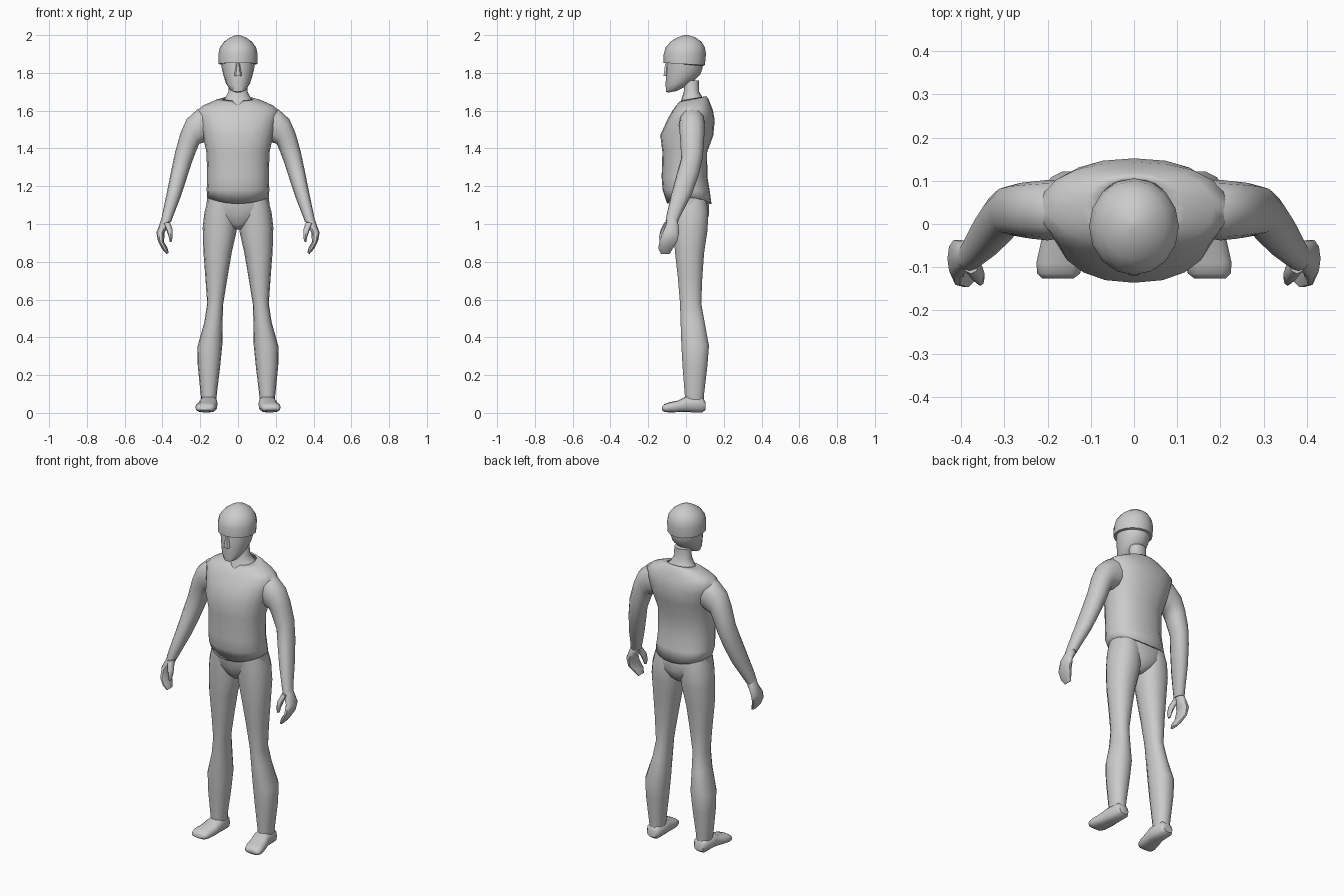
import bpy, bmesh, math
from mathutils import Vector

grey = bpy.data.materials.new("plain grey")
grey.diffuse_color = (0.6, 0.6, 0.6, 1)


def bend(t, e):
    return math.copysign(abs(t) ** e, t)


def loft(name, rings, n=16, e=0.9, caps=True, angle=50):
    """Skin a list of (centre, half-axis U, half-axis V) cross-sections."""
    bm = bmesh.new()
    loops = []
    for c, u, v in rings:
        c, u, v = Vector(c), Vector(u), Vector(v)
        angs = [2 * math.pi * i / n for i in range(n)]
        loops.append([bm.verts.new(c + u * bend(math.cos(a), e) + v * bend(math.sin(a), e))
                      for a in angs])
    for a, b in zip(loops, loops[1:]):
        for i in range(n):
            j = (i + 1) % n
            bm.faces.new((a[i], a[j], b[j], b[i]))
    if caps:
        bm.faces.new(loops[0])
        bm.faces.new(loops[-1])
    bmesh.ops.recalc_face_normals(bm, faces=bm.faces)
    me = bpy.data.meshes.new(name)
    bm.to_mesh(me)
    bm.free()
    me.materials.append(grey)
    ob = bpy.data.objects.new(name, me)
    bpy.context.collection.objects.link(ob)
    bpy.ops.object.select_all(action='DESELECT')
    ob.select_set(True)
    bpy.context.view_layer.objects.active = ob
    bpy.ops.object.shade_smooth_by_angle(angle=math.radians(angle))
    return ob


def stack(rows):
    """Centred horizontal sections: z, half width, front y, back y, rise towards the back."""
    return [((0, (f + b) / 2, z), (w, 0, 0), (0, (b - f) / 2, t)) for z, w, f, b, t in rows]


def limb(rows, s):
    """Limb sections: outer x z, inner x z, front y, back y; s is the body side."""
    return [((s * (xo + xi) / 2, (f + b) / 2, (zo + zi) / 2),
             (s * (xo - xi) / 2, 0, (zo - zi) / 2), (0, (b - f) / 2, 0))
            for xo, zo, xi, zi, f, b in rows]


# Knit cap
loft("cap", stack([
    (1.845, 0.085, -0.10, 0.085, -0.01), (1.847, 0.103, -0.118, 0.10, -0.006),
    (1.90, 0.104, -0.118, 0.106, 0), (1.935, 0.096, -0.108, 0.10, 0),
    (1.965, 0.074, -0.082, 0.082, 0), (1.988, 0.042, -0.045, 0.05, 0),
    (2.0, 0.008, -0.008, 0.01, 0)]), e=1)

# Face and jaw
loft("face", stack([
    (1.70, 0.022, -0.092, -0.05, 0.004), (1.712, 0.042, -0.105, -0.01, 0.012),
    (1.745, 0.064, -0.108, 0.04, 0.012), (1.79, 0.078, -0.106, 0.075, 0),
    (1.825, 0.086, -0.104, 0.088, 0), (1.86, 0.09, -0.10, 0.09, 0)]), e=1)

# Nose wedge
loft("nose", stack([
    (1.783, 0.02, -0.121, -0.09, 0), (1.80, 0.018, -0.118, -0.09, 0),
    (1.85, 0.009, -0.112, -0.09, 0)]), n=6, angle=30)

# Neck, widening into the collar
loft("neck", stack([
    (1.59, 0.14, -0.05, 0.11, 0), (1.635, 0.10, -0.04, 0.10, 0.01),
    (1.665, 0.068, -0.025, 0.085, 0.01), (1.70, 0.051, -0.012, 0.07, 0),
    (1.76, 0.046, -0.01, 0.07, 0)]))

# Shirt shell with curved hem and notched collar
shirt = loft("shirt", stack([
    (1.14, 0.163, -0.10, 0.135, 0), (1.18, 0.166, -0.124, 0.125, 0),
    (1.25, 0.163, -0.129, 0.113, 0), (1.38, 0.167, -0.125, 0.112, 0),
    (1.47, 0.187, -0.136, 0.145, 0), (1.55, 0.205, -0.10, 0.152, 0),
    (1.60, 0.217, -0.072, 0.143, 0), (1.628, 0.185, -0.055, 0.13, 0.005),
    (1.655, 0.12, -0.04, 0.118, 0.01), (1.665, 0.08, -0.025, 0.107, 0.012)]),
    n=20, e=0.88, caps=False)
for v in shirt.data.vertices:
    if v.co.z < 1.15:
        v.co.z -= 0.033 * (1 - (v.co.x / 0.165) ** 2)
    elif v.co.z > 1.64 and abs(v.co.x) < 0.01 and v.co.y < 0:
        v.co.z -= 0.018
rim = shirt.modifiers.new("cloth thickness", 'SOLIDIFY')
rim.thickness = 0.008

# Hips
loft("hips", stack([
    (0.972, 0.022, -0.03, 0.07, 0), (1.0, 0.07, -0.058, 0.105, 0),
    (1.05, 0.155, -0.075, 0.122, 0), (1.10, 0.168, -0.085, 0.122, 0),
    (1.17, 0.158, -0.09, 0.11, 0)]))

for side, s in (("left", 1), ("right", -1)):
    # Trouser leg
    loft(side + "_leg", limb([
        (0.160, 1.13, 0.01, 1.13, -0.075, 0.11), (0.178, 1.06, 0.004, 1.06, -0.073, 0.12),
        (0.187, 0.98, 0.008, 0.96, -0.068, 0.116), (0.183, 0.85, 0.033, 0.85, -0.06, 0.098),
        (0.173, 0.72, 0.055, 0.72, -0.045, 0.088), (0.163, 0.58, 0.078, 0.58, -0.033, 0.082),
        (0.178, 0.48, 0.082, 0.48, -0.03, 0.10), (0.215, 0.35, 0.083, 0.36, -0.026, 0.123),
        (0.213, 0.25, 0.094, 0.25, -0.02, 0.115), (0.198, 0.10, 0.112, 0.10, -0.008, 0.097),
        (0.192, 0.05, 0.115, 0.05, -0.005, 0.094)], s), n=14)

    # Foot, swept from heel to toe: y, inner x, outer x, bottom, top
    foot = [(0.102, 0.125, 0.185, 0.015, 0.06), (0.085, 0.112, 0.197, 0.002, 0.085),
            (0.0, 0.108, 0.203, 0.004, 0.088), (-0.04, 0.11, 0.215, 0.004, 0.066),
            (-0.09, 0.118, 0.226, 0.002, 0.056), (-0.115, 0.125, 0.224, 0.006, 0.046),
            (-0.126, 0.14, 0.212, 0.014, 0.034)]
    loft(side + "_foot", [((s * (a + b) / 2, y, (lo + hi) / 2), (s * (b - a) / 2, 0, 0),
                           (0, 0, (hi - lo) / 2)) for y, a, b, lo, hi in foot], n=12, e=0.75)

    # Sleeve
    loft(side + "_sleeve", limb([
        (0.16, 1.617, 0.15, 1.45, -0.03, 0.10), (0.215, 1.607, 0.185, 1.43, -0.038, 0.102),
        (0.272, 1.555, 0.205, 1.425, -0.034, 0.098), (0.305, 1.48, 0.222, 1.385, -0.03, 0.095),
        (0.333, 1.38, 0.248, 1.315, -0.025, 0.088), (0.354, 1.28, 0.272, 1.24, -0.05, 0.068),
        (0.376, 1.17, 0.305, 1.14, -0.078, 0.03), (0.397, 1.07, 0.34, 1.05, -0.10, -0.02),
        (0.407, 1.02, 0.355, 1.01, -0.108, -0.042)], s), n=12)

    # Hand with curled fingers
    loft(side + "_hand", limb([
        (0.402, 1.04, 0.36, 1.03, -0.10, -0.05), (0.413, 1.005, 0.362, 1.0, -0.105, -0.04),
        (0.432, 0.955, 0.388, 0.955, -0.125, -0.035), (0.424, 0.91, 0.392, 0.905, -0.143, -0.045),
        (0.402, 0.868, 0.374, 0.875, -0.148, -0.068), (0.378, 0.84, 0.367, 0.848, -0.135, -0.085)],
        s), n=10)

    # Thumb
    loft(side + "_thumb", limb([
        (0.395, 1.005, 0.36, 1.01, -0.115, -0.07), (0.378, 0.965, 0.346, 0.97, -0.135, -0.095),
        (0.366, 0.93, 0.346, 0.93, -0.143, -0.108), (0.362, 0.905, 0.352, 0.905, -0.138, -0.12)],
        s), n=8)
